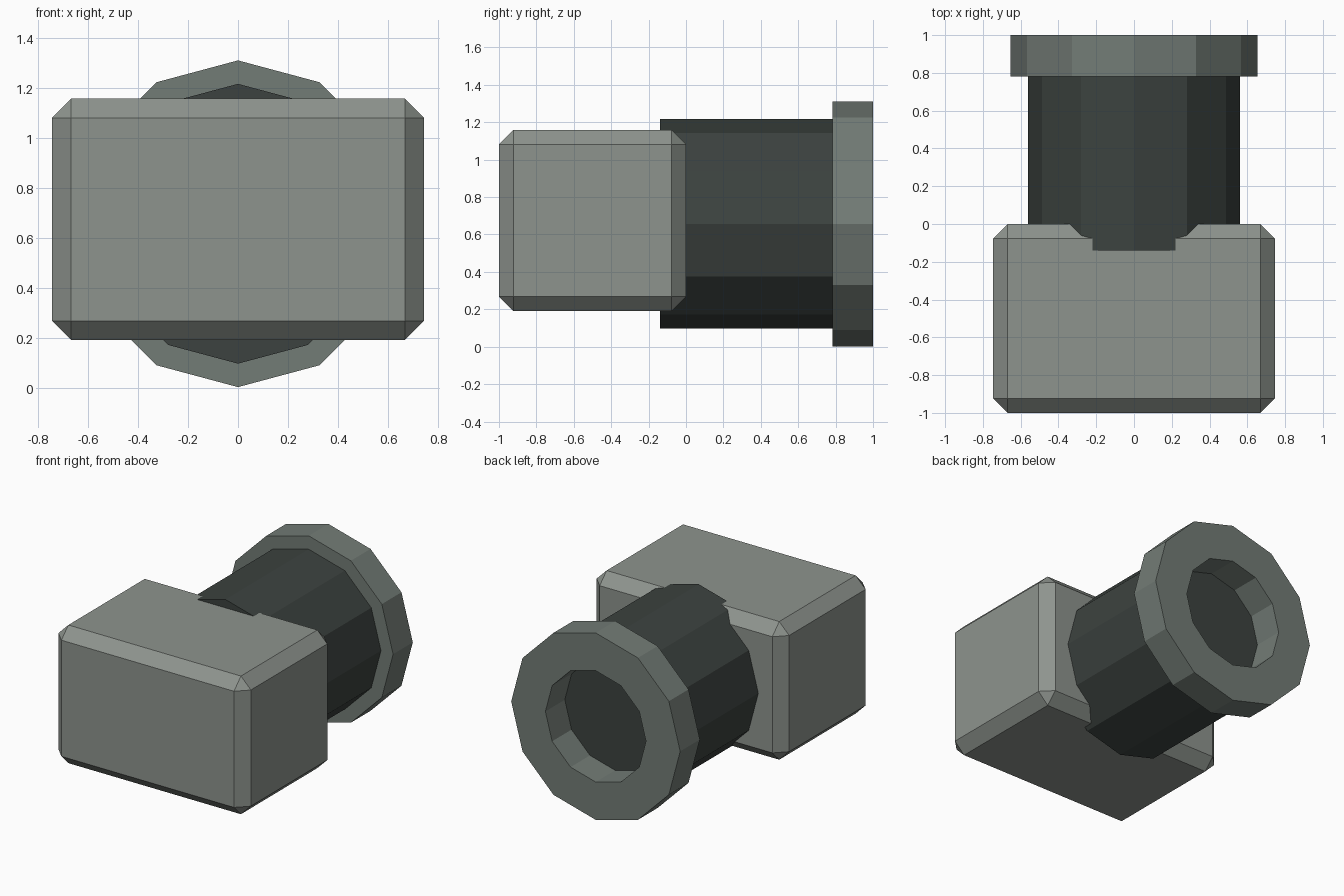
import bpy, bmesh, math

if "Cube" in bpy.data.objects:
    bpy.data.objects.remove(bpy.data.objects["Cube"])

AXIS_Z = 0.657
SIDES = 12


def material(name, rgb):
    m = bpy.data.materials.new(name)
    m.diffuse_color = (*rgb, 1)
    m.use_nodes = True
    m.node_tree.nodes["Principled BSDF"].inputs["Base Color"].default_value = m.diffuse_color
    return m


def finish(name, bm, mat):
    bmesh.ops.recalc_face_normals(bm, faces=bm.faces)
    me = bpy.data.meshes.new(name)
    bm.to_mesh(me)
    bm.free()
    me.materials.append(mat)
    ob = bpy.data.objects.new(name, me)
    bpy.context.collection.objects.link(ob)
    return ob


def lathe(name, profile, mat, closed=False):
    """Sweep (radius, y) points around the y axis; open profiles get end caps."""
    bm = bmesh.new()
    rings = []
    for r, y in profile:
        rings.append([bm.verts.new((r * math.cos(a), y, AXIS_Z + r * math.sin(a)))
                      for a in (math.tau * i / SIDES for i in range(SIDES))])
    pairs = list(zip(rings, rings[1:]))
    if closed:
        pairs.append((rings[-1], rings[0]))
    else:
        bm.faces.new(rings[0])
        bm.faces.new(rings[-1])
    for a, b in pairs:
        for i in range(SIDES):
            j = (i + 1) % SIDES
            bm.faces.new((a[i], a[j], b[j], b[i]))
    return finish(name, bm, mat)


light = material("light_grey", (0.27, 0.295, 0.27))
mid = material("mid_grey", (0.17, 0.20, 0.18))
dark = material("dark_grey", (0.045, 0.055, 0.05))

# Chamfered block at the front
bm = bmesh.new()
bmesh.ops.create_cube(bm, size=1)
for v in bm.verts:
    v.co.x *= 1.492
    v.co.y = v.co.y - 0.5
    v.co.z = v.co.z * 0.968 + 0.675
bmesh.ops.bevel(bm, geom=bm.edges[:], offset=0.077, offset_type='OFFSET',
                segments=1, profile=0.5, affect='EDGES')
finish("body_block", bm, light)

# Twelve-sided barrel, sunk into the block
lathe("barrel", [(0.561, -0.14), (0.561, 0.785)], dark)

# Wide end ring with an open bore
lathe("end_ring", [(0.655, 0.782), (0.655, 1.0), (0.39, 1.0), (0.39, 0.782)],
      mid, closed=True)
